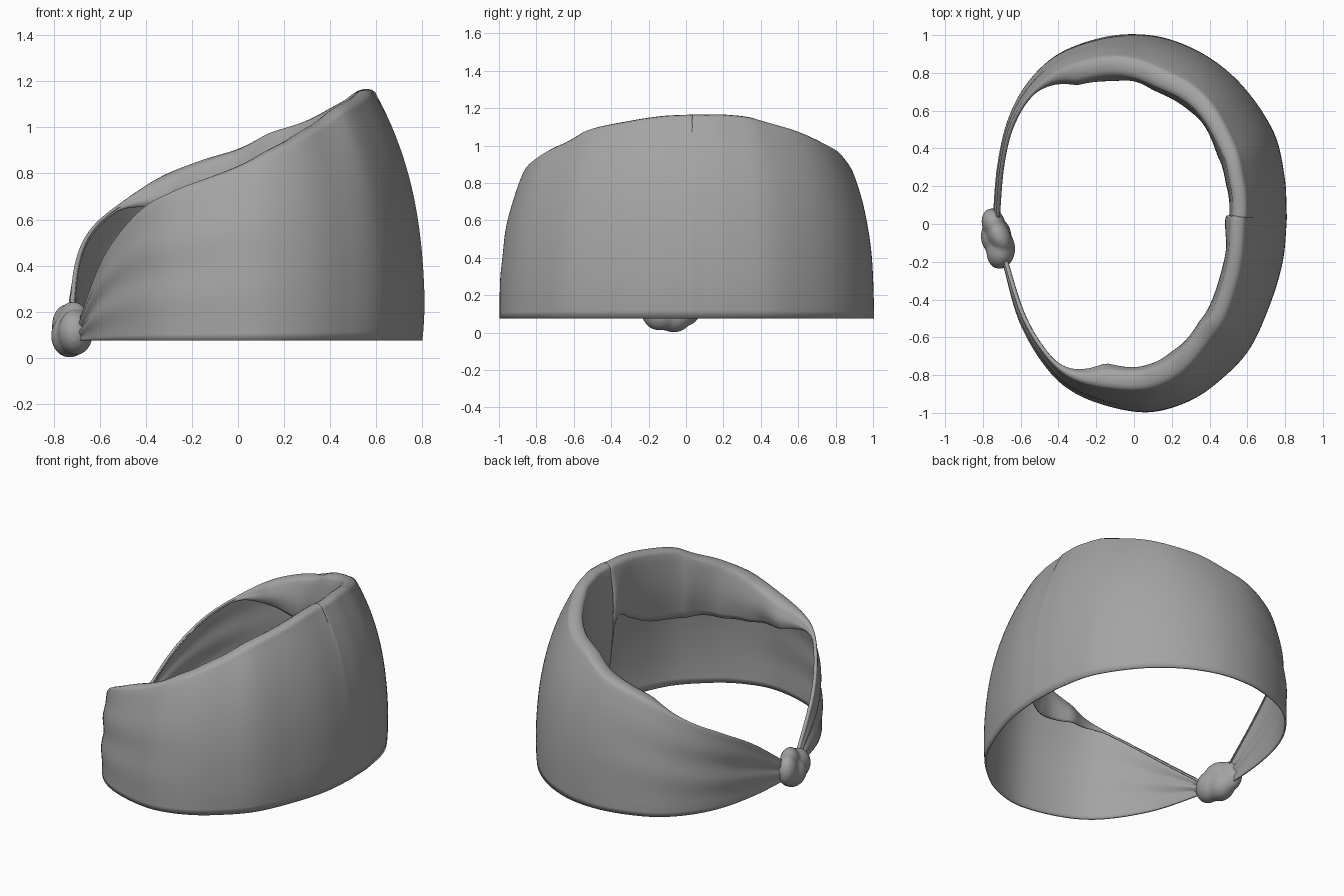
import bpy, bmesh, math
from mathutils import Vector, Matrix

if "Cube" in bpy.data.objects:
    bpy.data.objects.remove(bpy.data.objects["Cube"])

# Stations round the head, knot to knot: plan x, plan y, rim height, lower edge of the inner fold
STATIONS = [
    (-.685, -.20, .17, .16), (-.60, -.51, .43, .42), (-.46, -.755, .63, .62),
    (-.31, -.89, .725, .64), (-.10, -.97, .80, .61), (.10, -.99, .87, .60),
    (.30, -.93, .94, .62), (.46, -.82, 1.0, .63), (.61, -.66, 1.07, .65),
    (.72, -.42, 1.12, .67), (.785, -.20, 1.15, .74), (.805, 0, 1.16, .80),
    (.805, .08, 1.16, .42), (.795, .25, 1.16, .38), (.74, .48, 1.135, .38), (.59, .71, 1.08, .42),
    (.41, .87, 1.02, .48), (.20, .97, .97, .55), (0, 1.0, .90, .60),
    (-.20, .975, .85, .62), (-.41, .89, .77, .65), (-.56, .745, .66, .645),
    (-.66, .55, .55, .54), (-.715, .30, .40, .39), (-.735, .03, .20, .19)]
BOTTOM = .075
SUB = 8

grey = bpy.data.materials.new("fabric_grey")
grey.diffuse_color = (.37, .37, .37, 1)
grey.use_nodes = True
grey.node_tree.nodes["Principled BSDF"].inputs["Base Color"].default_value = grey.diffuse_color


def spline(pts, i, t):
    p = [Vector(pts[min(max(i + k, 0), len(pts) - 1)]) for k in (-1, 0, 1, 2)]
    return .5 * (2 * p[1] + (p[2] - p[0]) * t + (2 * p[0] - 5 * p[1] + 4 * p[2] - p[3]) * t * t
                 + (3 * p[1] - p[0] - 3 * p[2] + p[3]) * t ** 3)


def finish(bm, name):
    bmesh.ops.recalc_face_normals(bm, faces=bm.faces)
    me = bpy.data.meshes.new(name)
    bm.to_mesh(me)
    bm.free()
    me.materials.append(grey)
    for poly in me.polygons:
        poly.use_smooth = True
    obj = bpy.data.objects.new(name, me)
    bpy.context.collection.objects.link(obj)
    return obj


# Fabric band: outer wall, rounded rim and a fold hanging inside
samples = [spline(STATIONS, i, k / SUB) for i in range(len(STATIONS) - 1) for k in range(SUB)]
samples.append(Vector(STATIONS[-1]))
WALL, RIM, FOLD = 24, 6, 10
bm = bmesh.new()
grid = []
for n, s in enumerate(samples):
    a, b = samples[max(n - 1, 0)], samples[min(n + 1, len(samples) - 1)]
    inward = Vector((-(b.y - a.y), b.x - a.x, 0)).normalized()
    plan = Vector((s.x, s.y, 0))
    top, low = s.z, min(s.w, s.z - .008)
    full = min(1, (top - low) / .13)      # how much fold there is here
    width = (.065 + .03 * inward.y ** 2) * full + .006
    u = n / (len(samples) - 1)
    near_knot = max(0, 1 - min(u, 1 - u) / .26)
    ripple = (.010 * math.sin(u * 58) + .005 * math.sin(u * 97 + 1)) * full
    lean = .145 * (1 + (.4 if inward.y > 0 else .25) * inward.y ** 2)
    r = width / 2
    lift = min(r, .022)
    col = []
    for k in range(WALL + 1):
        v = k / WALL
        z = BOTTOM + (top - lift - BOTTOM) * v
        # gathers spreading out from the knot, soft dents below the rim
        d = .009 * math.sin(v * 15 + u * 6) * near_knot * math.sin(math.pi * v)
        d += .006 * math.sin(u * 46) * v ** 3
        # slight belly above the hem
        d += .012 * max(0, 1 - v * 5) ** 2 * (1 - near_knot) * inward.x ** 2
        col.append(plan + inward * (lean * z ** 3 + d) + Vector((0, 0, z)))
    edge = col[-1].copy()
    for k in range(1, RIM + 1):
        ang = math.pi * k / RIM
        col.append(edge + inward * (r - r * math.cos(ang)) + Vector((0, 0, lift * math.sin(ang))))
    edge = col[-1].copy()
    drop = max(.004, edge.z - low)
    for k in range(1, FOLD + 1):
        v = k / FOLD
        sway = (.02 * math.sin(math.pi * v) + ripple * v) * full
        col.append(edge + inward * sway - Vector((0, 0, (drop + ripple * .5) * v)))
    grid.append([bm.verts.new(p) for p in col])
for c0, c1 in zip(grid, grid[1:]):
    for k in range(len(c0) - 1):
        bm.faces.new((c0[k], c1[k], c1[k + 1], c0[k + 1]))
band = finish(bm, "fabric_band")
mod = band.modifiers.new("cloth_thickness", 'SOLIDIFY')
mod.thickness = .01
mod.offset = 0

# Knot: overlapping lobes fused into one soft lump
bm = bmesh.new()
LOBES = [((-.745, .005, .135), (.062, .08, .098), 15), ((-.705, -.14, .11), (.076, .1, .1), -10),
         ((-.73, -.065, .095), (.082, .1, .095), 0), ((-.715, -.06, .16), (.06, .1, .085), 25)]
for loc, size, turn in LOBES:
    m = Matrix.Translation(loc) @ Matrix.Rotation(math.radians(turn), 4, 'Z') @ Matrix.Diagonal((*size, 1))
    bmesh.ops.create_uvsphere(bm, u_segments=24, v_segments=16, radius=1, matrix=m)
knot = finish(bm, "knot")
rm = knot.modifiers.new("fuse", 'REMESH')
rm.mode = 'VOXEL'
rm.voxel_size = .01
rm.use_smooth_shade = True
sm = knot.modifiers.new("soften", 'SMOOTH')
sm.iterations = 12
